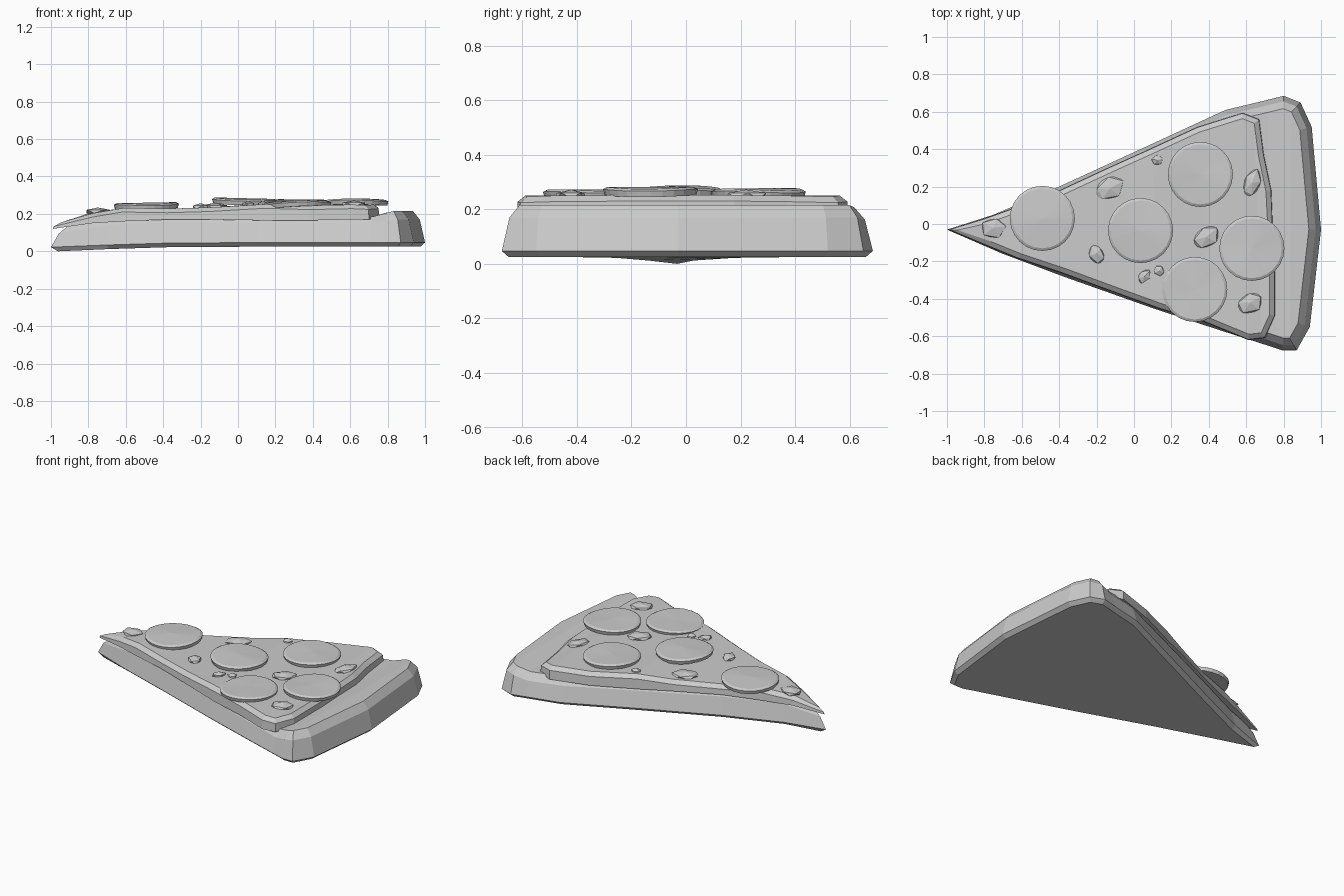
import bpy, bmesh, math, random
from mathutils import Vector

if "Cube" in bpy.data.objects:
    bpy.data.objects.remove(bpy.data.objects["Cube"])

random.seed(4)


def finish(name, bm):
    bmesh.ops.recalc_face_normals(bm, faces=bm.faces)
    me = bpy.data.meshes.new(name)
    bm.to_mesh(me)
    bm.free()
    ob = bpy.data.objects.new(name, me)
    bpy.context.collection.objects.link(ob)
    return ob


def inset(pts, d):
    # move each corner of a counter-clockwise outline inwards
    out = []
    for i, p in enumerate(pts):
        a = (p - pts[i - 1]).normalized()
        b = (pts[(i + 1) % len(pts)] - p).normalized()
        n = (Vector((-a.y, a.x)) + Vector((-b.y, b.x))).normalized()
        k = min(1.5, 1 / max(0.1, n.dot(Vector((-a.y, a.x)))))
        out.append(p + n * d * k)
    return out


def slab(name, tip, pairs, end, rings):
    """Wedge from paired stations (low x, low y, high x, high y, z bottom, z top).
    rings: (inset, share of bottom height or top, z offset)."""
    pts = [Vector(tip[:2])] + [Vector(p[:2]) for p in pairs] + [Vector(end[:2])]
    pts += [Vector(p[2:4]) for p in reversed(pairs)]
    zs = [tip[2:]] + [p[4:] for p in pairs] + [end[2:]]
    zs += [p[4:] for p in reversed(pairs)]
    n, m = len(pts), len(pairs)
    bm = bmesh.new()
    loops = []
    for d, level, dz in rings:
        loops.append([bm.verts.new((q.x, q.y, z[level] + dz))
                      for q, z in zip(inset(pts, d), zs)])
    for lo, hi in zip(loops, loops[1:]):
        for i in range(n):
            j = (i + 1) % n
            bm.faces.new((lo[i], lo[j], hi[j], hi[i]))
    # caps run across the wedge, station to station
    for lp in (loops[0], loops[-1]):
        bm.faces.new((lp[0], lp[1], lp[-1]))
        for i in range(1, m):
            bm.faces.new((lp[i], lp[i + 1], lp[n - i - 1], lp[n - i]))
        bm.faces.new((lp[m], lp[m + 1], lp[m + 2]))
    return finish(name, bm)


# dough with raised crust at the wide end
slab("dough_and_crust", (-1.0, -0.03, 0.0, 0.14), [
    (-0.70, -0.16, -0.75, 0.05, 0.012, 0.185),
    (-0.38, -0.28, -0.40, 0.20, 0.022, 0.20),
    (0.10, -0.45, 0.10, 0.43, 0.025, 0.195),
    (0.45, -0.565, 0.49, 0.61, 0.025, 0.19),
    (0.70, -0.645, 0.70, 0.66, 0.025, 0.185),
    (0.79, -0.675, 0.80, 0.685, 0.025, 0.207),
    (0.87, -0.675, 0.89, 0.65, 0.025, 0.215),
    (0.94, -0.55, 0.95, 0.52, 0.025, 0.215),
], (1.0, -0.03, 0.025, 0.215),
    [(0.025, 0, 0), (0.0, 0, 0.022), (0.028, 1, -0.045), (0.065, 1, 0)])

# melted cheese sheet
slab("cheese", (-0.99, -0.03, 0.12, 0.155), [
    (-0.78, -0.12, -0.80, 0.03, 0.15, 0.205),
    (-0.62, -0.185, -0.62, 0.095, 0.16, 0.232),
    (-0.38, -0.265, -0.40, 0.18, 0.17, 0.228),
    (-0.15, -0.35, -0.12, 0.31, 0.17, 0.235),
    (0.14, -0.455, 0.08, 0.40, 0.165, 0.252),
    (0.38, -0.525, 0.34, 0.52, 0.165, 0.245),
    (0.61, -0.62, 0.58, 0.595, 0.17, 0.25),
    (0.70, -0.61, 0.67, 0.56, 0.17, 0.246),
    (0.755, -0.49, 0.695, 0.37, 0.17, 0.25),
    (0.755, -0.20, 0.735, 0.18, 0.17, 0.252),
], (0.742, 0.0, 0.17, 0.252),
    [(0.0, 0, 0), (0.003, 1, -0.022), (0.03, 1, 0)])


def pepperoni(i, x, y, z, tilt):
    # slightly warped disc with a shallow crown
    bm = bmesh.new()
    n = 24
    loops = []
    for r, h in ((0.168, 0.0), (0.174, 0.022), (0.160, 0.030)):
        loops.append([])
        for k in range(n):
            a = 2 * math.pi * k / n
            w = 0.004 * math.sin(2 * a + i) + tilt * math.cos(a)
            loops[-1].append(bm.verts.new(
                (x + r * math.cos(a), y + r * math.sin(a), z + h + w)))
    for lo, hi in zip(loops, loops[1:]):
        for k in range(n):
            j = (k + 1) % n
            bm.faces.new((lo[k], lo[j], hi[j], hi[k]))
    for lp, h in ((loops[0], 0.0), (loops[-1], 0.034)):
        c = bm.verts.new((x, y, z + h))
        for k in range(n):
            bm.faces.new((lp[k], lp[(k + 1) % n], c))
    finish(f"pepperoni_{i}", bm)


for i, args in enumerate([(-0.49, 0.03, 0.226, 0.003),
                          (0.035, -0.035, 0.25, -0.004),
                          (0.355, 0.265, 0.243, -0.002),
                          (0.325, -0.35, 0.238, 0.003),
                          (0.63, -0.13, 0.248, 0.0)]):
    pepperoni(i + 1, *args)


def crumb(i, x, y, z, rx, ry, turn):
    # faceted topping chunk
    bm = bmesh.new()
    bmesh.ops.create_icosphere(bm, subdivisions=1, radius=1)
    c, s = math.cos(turn), math.sin(turn)
    for v in bm.verts:
        k = random.uniform(0.85, 1.1)
        px, py = v.co.x * rx * k, v.co.y * ry * k
        v.co = (x + c * px - s * py, y + s * px + c * py, z + v.co.z * 0.022)
    finish(f"topping_crumb_{i}", bm)


for i, args in enumerate([(-0.75, -0.02, 0.212, 0.075, 0.06, 0.1),
                          (-0.13, 0.19, 0.236, 0.09, 0.065, 0.5),
                          (0.125, 0.34, 0.248, 0.035, 0.03, 0.3),
                          (0.63, 0.22, 0.25, 0.085, 0.05, 1.2),
                          (0.385, -0.07, 0.25, 0.085, 0.06, 0.7),
                          (-0.20, -0.16, 0.235, 0.06, 0.045, 2.2),
                          (0.055, -0.28, 0.248, 0.045, 0.032, 0.8),
                          (0.135, -0.25, 0.248, 0.035, 0.03, 2.3),
                          (0.62, -0.42, 0.25, 0.085, 0.06, 0.5)]):
    crumb(i + 1, *args)
